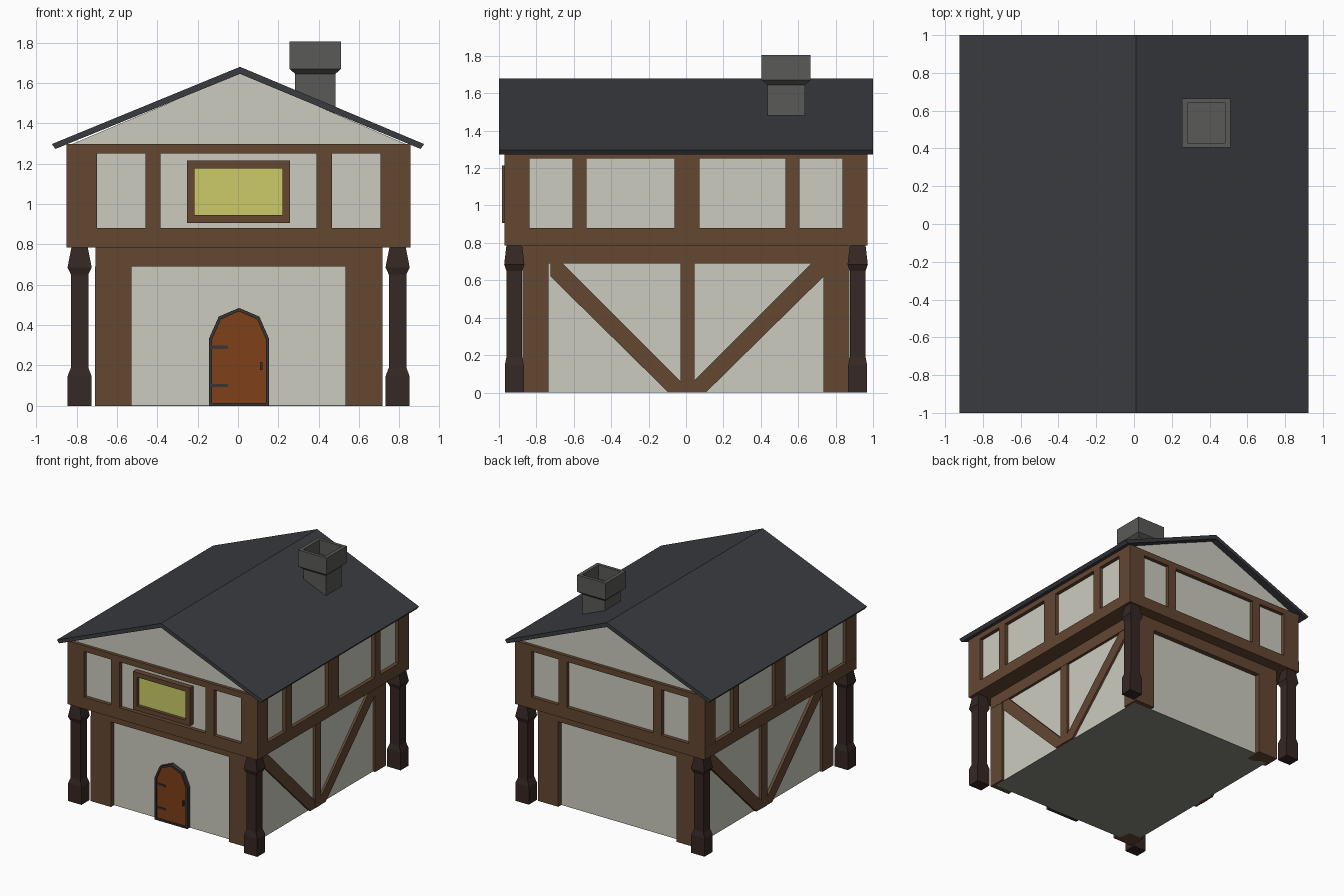
import bpy, bmesh

if "Cube" in bpy.data.objects:
    bpy.data.objects.remove(bpy.data.objects["Cube"])

def mat(name, r, g, b):
    m = bpy.data.materials.new(name)
    m.diffuse_color = (r, g, b, 1)
    m.use_nodes = True
    m.node_tree.nodes["Principled BSDF"].inputs["Base Color"].default_value = m.diffuse_color
    return m

WOOD = mat("wood", 0.125, 0.063, 0.031)
DARK = mat("dark_wood", 0.036, 0.021, 0.018)
PLASTER = mat("plaster", 0.60, 0.60, 0.53)
SLATE = mat("slate", 0.042, 0.044, 0.050)
STONE = mat("stone", 0.10, 0.10, 0.095)
FLOOR = mat("floor_grey", 0.25, 0.25, 0.22)
GLASS = mat("window_yellow", 0.60, 0.60, 0.14)
DOOR = mat("door_orange", 0.21, 0.050, 0.010)
IRON = mat("iron", 0.040, 0.035, 0.032)

def finish(name, bm, m):
    bmesh.ops.recalc_face_normals(bm, faces=bm.faces)
    me = bpy.data.meshes.new(name)
    bm.to_mesh(me)
    bm.free()
    me.materials.append(m)
    ob = bpy.data.objects.new(name, me)
    bpy.context.collection.objects.link(ob)
    return ob

def loft(name, rings, m):
    """Skin equal-length vertex rings and cap both ends."""
    bm = bmesh.new()
    vs = [[bm.verts.new(p) for p in ring] for ring in rings]
    n = len(vs[0])
    for a, b in zip(vs, vs[1:]):
        for i in range(n):
            j = (i + 1) % n
            bm.faces.new((a[i], a[j], b[j], b[i]))
    bm.faces.new(vs[0])
    bm.faces.new(vs[-1])
    return finish(name, bm, m)

def prism(name, pts, axis, a, b, m):
    """Extrude a 2D profile (horizontal, z) along x or y from a to b."""
    put = (lambda p, d: (d, p[0], p[1])) if axis == 'x' else (lambda p, d: (p[0], d, p[1]))
    return loft(name, [[put(p, d) for p in pts] for d in (a, b)], m)

def box(name, x0, x1, y0, y1, z0, z1, m):
    return prism(name, [(x0, z0), (x1, z0), (x1, z1), (x0, z1)], 'y', y0, y1, m)

def tower(name, cx, cy, levels, m):
    """Stack of rectangles (half x, half y, z)."""
    return loft(name, [[(cx + i * hx, cy + j * hy, z) for i, j in
                        ((-1, -1), (1, -1), (1, 1), (-1, 1))] for hx, hy, z in levels], m)

def frame_bars(name, x0, x1, z0, z1, t, y0, y1, m):
    for n, r in (("left", (x0, x0 + t, z0, z1)), ("right", (x1 - t, x1, z0, z1)),
                 ("bottom", (x0 + t, x1 - t, z0, z0 + t)), ("top", (x0 + t, x1 - t, z1 - t, z1))):
        box(f"{name}_{n}", r[0], r[1], y0, y1, r[2], r[3], m)

# Lower storey: plaster block, floor and top beam
box("lower_wall", -0.685, 0.695, -0.835, 0.835, 0.004, 0.70, PLASTER)
box("floor", -0.685, 0.695, -0.835, 0.835, 0, 0.004, FLOOR)
box("lower_top_beam", -0.707, 0.717, -0.875, 0.875, 0.69, 0.785, WOOD)

# Upper storey: plaster block between two full beams
box("upper_wall", -0.82, 0.825, -0.94, 0.94, 0.87, 1.26, PLASTER)
box("upper_bottom_beam", -0.85, 0.855, -0.97, 0.97, 0.785, 0.88, WOOD)
box("upper_top_beam", -0.85, 0.855, -0.97, 0.97, 1.25, 1.297, WOOD)

brace = [(-0.73, 0.69), (-0.665, 0.69), (-0.02, 0.045), (-0.02, 0), (-0.10, 0), (-0.73, 0.62)]
for s in (-1, 1):
    cx = 0.003
    X = lambda v: cx + s * v
    # Corner posts and pillars, front and back
    for t in (-1, 1):
        box("lower_corner_post", X(0.53), X(0.712), t * 0.735, t * 0.875, 0, 0.69, WOOD)
        box("upper_corner_post", X(0.703), X(0.852), t * 0.837, t * 0.97, 0.88, 1.25, WOOD)
        box("upper_front_stud", X(0.387), X(0.462), t * 0.93, t * 0.97, 0.88, 1.25, WOOD)
        tower("pillar", X(0.788), t * 0.918,
              [(.06, .051, 0), (.06, .051, .145), (.043, .042, .19), (.043, .042, .65),
               (.06, .054, .685), (.04, .042, .787)], DARK)
        box("upper_side_stud", X(0.81), X(0.852), t * 0.532, t * 0.607, 0.88, 1.25, WOOD)
        # Diagonal braces on the side walls
        prism("side_brace", [(0.006 - t * y, z) for y, z in brace], 'x', X(0.68), X(0.71), WOOD)
    box("upper_middle_stud", X(0.81), X(0.852), -0.062, 0.072, 0.88, 1.25, WOOD)
    box("lower_middle_post", X(0.68), X(0.712), -0.03, 0.045, 0, 0.69, WOOD)

# Gable and roof
prism("gable", [(-0.84, 1.29), (0.85, 1.29), (0.01, 1.65)], 'y', -0.945, 0.945, PLASTER)
prism("roof", [(-0.923, 1.297), (0.01, 1.68), (0.923, 1.297), (0.905, 1.273),
               (0.01, 1.645), (-0.905, 1.273)], 'y', -1, 1, SLATE)

# Chimney with hollow cap
tower("chimney", 0.383, 0.535,
      [(.10, .10, 1.42), (.10, .10, 1.645), (.128, .13, 1.67), (.128, .13, 1.805),
       (.10, .105, 1.805), (.10, .105, 1.69)], STONE)

# Front window
frame_bars("window_frame", -0.253, 0.258, 0.907, 1.215, 0.038, -0.985, -0.93, WOOD)
box("window_glass", -0.216, 0.221, -0.958, -0.93, 0.944, 1.178, GLASS)

# Arched door: dark surround with an inset-looking panel, hinges and handle
def arch(w, z0, shoulder, mid, top):
    pts = [(w, z0), (w, shoulder), (w * 0.68, mid), (0, top)]
    return [(0.005 + x, z) for x, z in pts] + [(0.005 - x, z) for x, z in pts[2::-1]]

outer, inner = arch(0.148, 0, 0.335, 0.442, 0.485), arch(0.133, 0.014, 0.33, 0.428, 0.468)
at = lambda pts, y: [(x, y, z) for x, z in pts]
loft("door_frame", [at(outer, -0.82), at(outer, -0.868), at(inner, -0.868), at(inner, -0.852)], IRON)
prism("door_panel", inner, 'y', -0.856, -0.845, DOOR)
for z in (0.10, 0.29):
    box("door_hinge", -0.128, -0.05, -0.862, -0.85, z - 0.008, z + 0.008, IRON)
box("door_handle", 0.11, 0.121, -0.872, -0.85, 0.178, 0.218, IRON)
